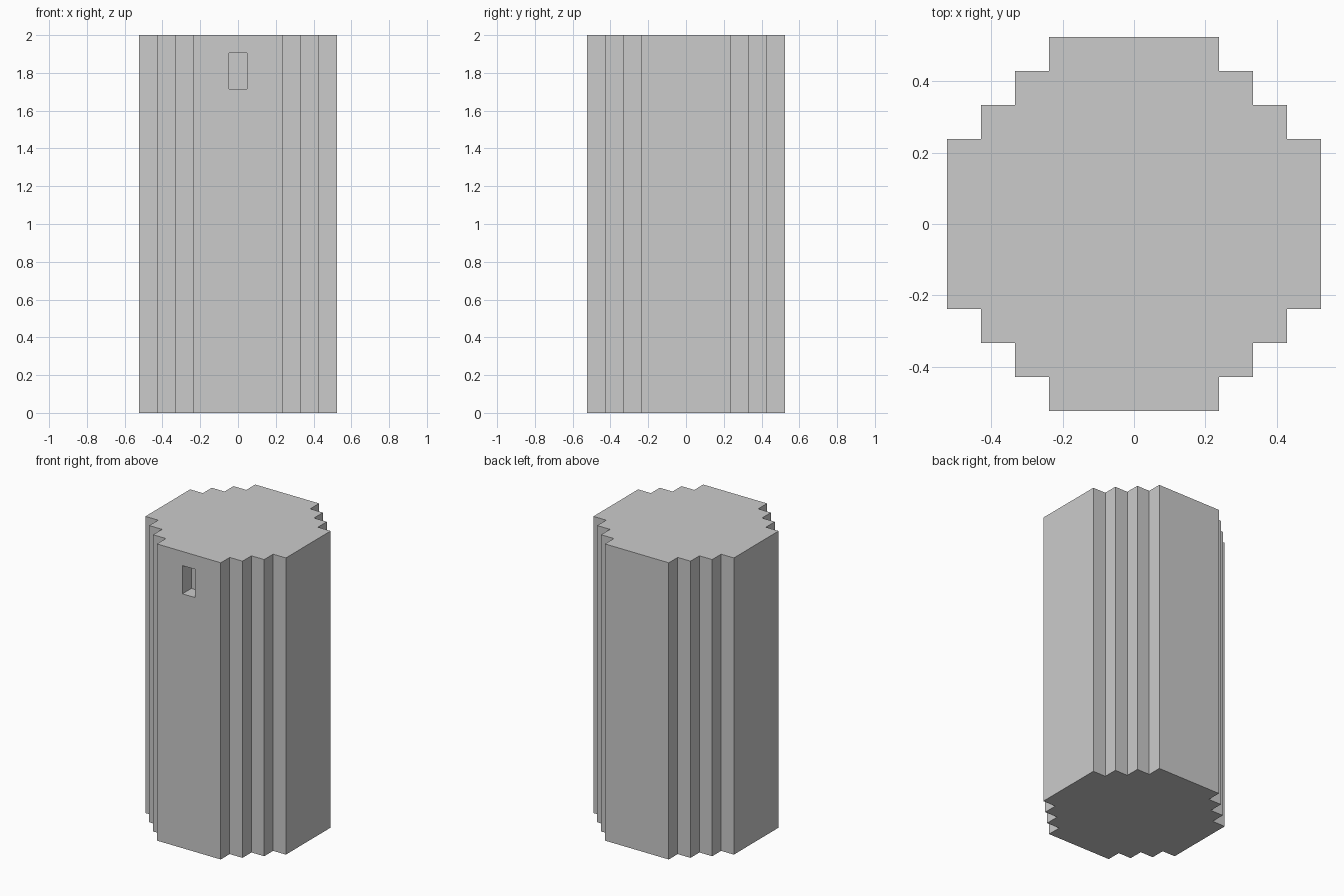
import bpy, bmesh

if "Cube" in bpy.data.objects:
    bpy.data.objects.remove(bpy.data.objects["Cube"])

U = 2 / 21  # one block; the tower is 11 x 11 x 21 blocks

# Stepped round outline: one quarter, turned four times
quarter = [(5.5, -2.5), (5.5, 2.5), (4.5, 2.5), (4.5, 3.5),
           (3.5, 3.5), (3.5, 4.5), (2.5, 4.5)]
outline = []
for _ in range(4):
    outline += quarter
    quarter = [(-y, x) for x, y in quarter]
outline = list(dict.fromkeys(outline))


def extruded(name, points, z0, z1):
    bm = bmesh.new()
    base = bm.faces.new([bm.verts.new((x * U, y * U, z0 * U)) for x, y in points])
    ext = bmesh.ops.extrude_face_region(bm, geom=[base], use_keep_orig=True)
    top = [g for g in ext["geom"] if isinstance(g, bmesh.types.BMVert)]
    bmesh.ops.translate(bm, verts=top, vec=(0, 0, (z1 - z0) * U))
    bmesh.ops.recalc_face_normals(bm, faces=bm.faces)
    mesh = bpy.data.meshes.new(name)
    bm.to_mesh(mesh)
    bm.free()
    obj = bpy.data.objects.new(name, mesh)
    bpy.context.collection.objects.link(obj)
    return obj


# Tower body
tower = extruded("tower", outline, 0, 21)

# Window recess, one block deep in the front face
cutter = extruded("window_cutter",
                  [(-.5, -6.5), (.5, -6.5), (.5, -4.5), (-.5, -4.5)], 18, 20)
mod = tower.modifiers.new("window", 'BOOLEAN')
mod.operation = 'DIFFERENCE'
mod.solver = 'EXACT'
mod.object = cutter
bpy.context.view_layer.objects.active = tower
bpy.ops.object.modifier_apply(modifier=mod.name)
bpy.data.objects.remove(cutter)
